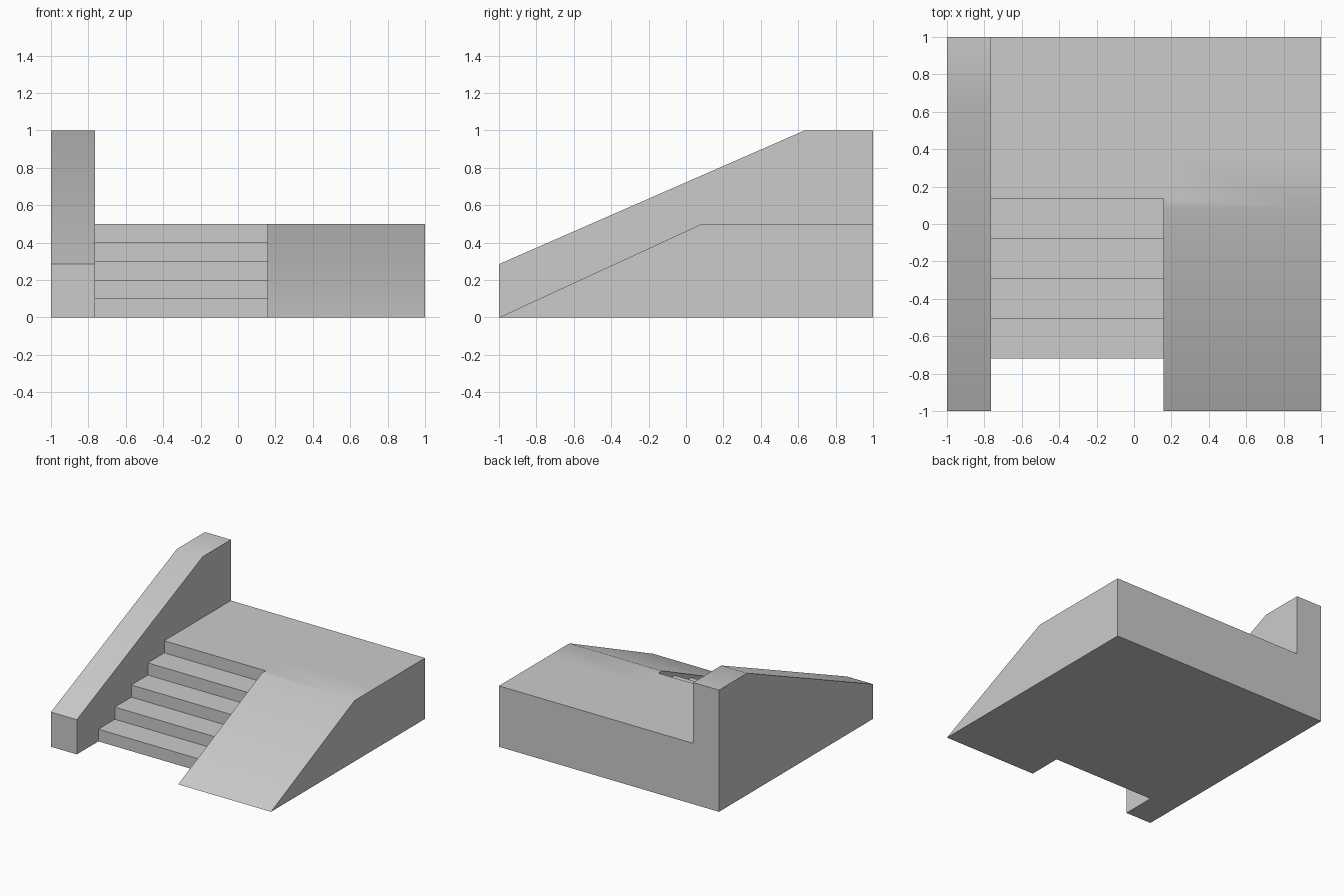
import bpy
import bmesh

cube = bpy.data.objects.get("Cube")
if cube:
    bpy.data.objects.remove(cube, do_unlink=True)

grey = bpy.data.materials.new("concrete_grey")
grey.use_nodes = True
colour = (0.6, 0.6, 0.6, 1)
grey.diffuse_color = colour
grey.node_tree.nodes["Principled BSDF"].inputs["Base Color"].default_value = colour


def extrude_profile(name, profile, x0, x1):
    """Extrude a closed (y, z) profile from x0 to x1."""
    bm = bmesh.new()
    face = bm.faces.new([bm.verts.new((x0, y, z)) for y, z in profile])
    new = bmesh.ops.extrude_face_region(bm, geom=[face])["geom"]
    verts = [v for v in new if isinstance(v, bmesh.types.BMVert)]
    bmesh.ops.translate(bm, verts=verts, vec=(x1 - x0, 0, 0))
    bmesh.ops.recalc_face_normals(bm, faces=bm.faces)
    mesh = bpy.data.meshes.new(name)
    bm.to_mesh(mesh)
    bm.free()
    mesh.materials.append(grey)
    obj = bpy.data.objects.new(name, mesh)
    bpy.context.collection.objects.link(obj)
    return obj


def activate(obj):
    bpy.ops.object.select_all(action="DESELECT")
    obj.select_set(True)
    bpy.context.view_layer.objects.active = obj


WALL_X, RAMP_X = -0.765, 0.157
DECK = 0.5
STEPS, FIRST, TREAD = 5, -0.72, 0.2138

# Side wall with sloping top
wall = extrude_profile(
    "side_wall", [(-1, 0), (-1, 0.285), (0.635, 1), (1, 1), (1, 0)], -1, WALL_X)

# Ramp running up to the deck
platform = extrude_profile(
    "ramp_and_stairs", [(-1, 0), (0.085, DECK), (0.35, DECK), (1, DECK), (1, 0)],
    RAMP_X, 1)

# Stairs and the deck behind them
stair_profile = []
for i in range(STEPS):
    y = FIRST + i * TREAD
    stair_profile += [(y, DECK * i / STEPS), (y, DECK * (i + 1) / STEPS)]
stairs = extrude_profile("stairs", stair_profile + [(1, DECK), (1, 0)], WALL_X, RAMP_X)

# Join ramp and stairs into one solid
activate(platform)
union = platform.modifiers.new("union", "BOOLEAN")
union.operation = "UNION"
union.solver = "EXACT"
union.object = stairs
bpy.ops.object.modifier_apply(modifier=union.name)
bpy.data.objects.remove(stairs, do_unlink=True)

# Soft shading over the gentle creases
for obj in (wall, platform):
    activate(obj)
    bpy.ops.object.shade_smooth_by_angle()
